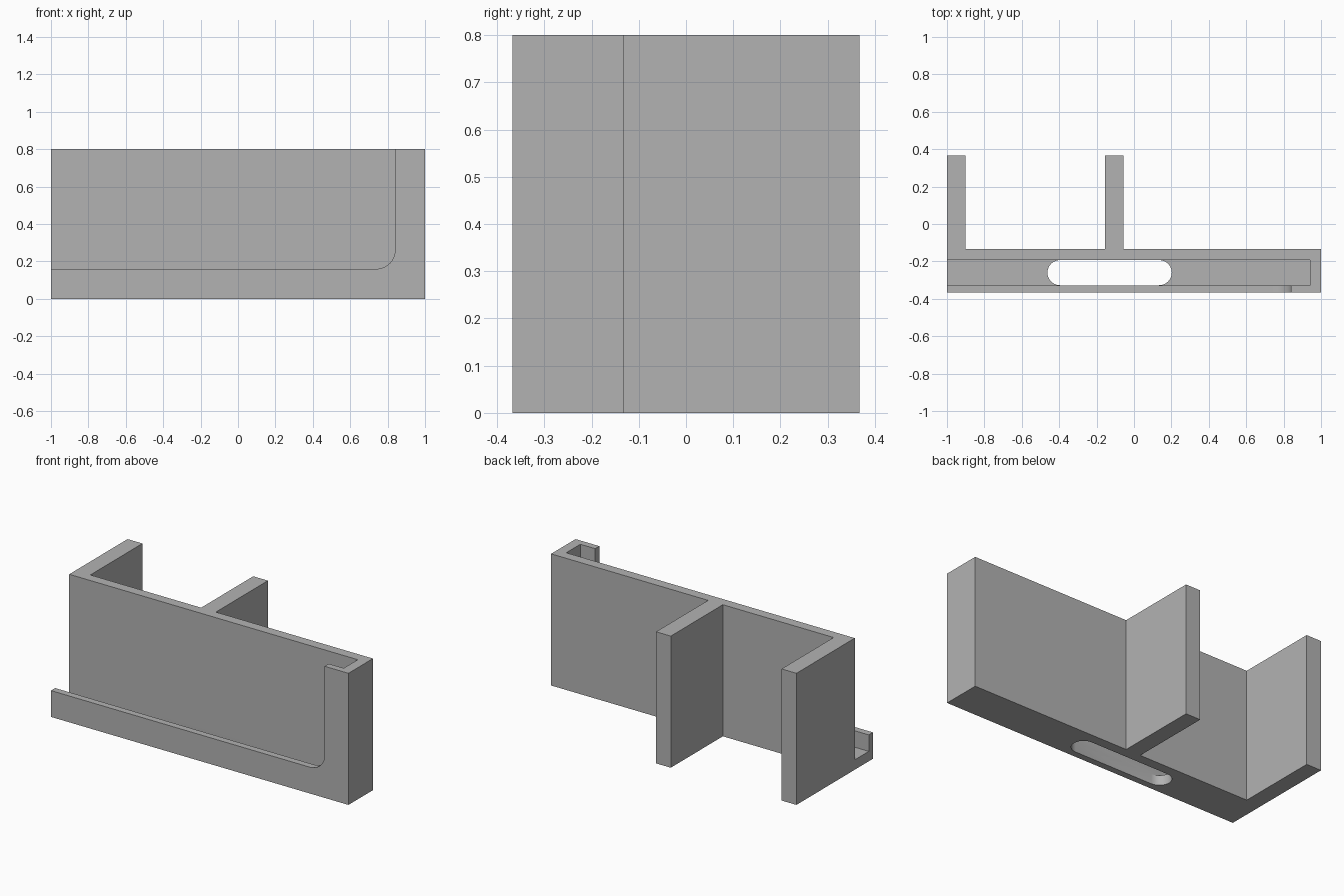
import bpy, bmesh, math
from mathutils import Vector

cube = bpy.data.objects.get("Cube")
if cube:
    bpy.data.objects.remove(cube, do_unlink=True)

grey = bpy.data.materials.new("plain_grey")
grey.use_nodes = True
colour = (0.45, 0.45, 0.45, 1)
grey.diffuse_color = colour
grey.node_tree.nodes["Principled BSDF"].inputs["Base Color"].default_value = colour

# Main levels, from front to back
FRONT, LIP_IN, WALL_IN, WALL_BACK, BACK = -0.3675, -0.3275, -0.1925, -0.1325, 0.3675
HEIGHT, FLOOR = 0.8, 0.06


def prism(name, points, offset):
    """Extrude a flat outline along the offset vector."""
    bm = bmesh.new()
    face = bm.faces.new([bm.verts.new(p) for p in points])
    grown = bmesh.ops.extrude_face_region(bm, geom=[face])
    moved = [v for v in grown["geom"] if isinstance(v, bmesh.types.BMVert)]
    bmesh.ops.translate(bm, verts=moved, vec=Vector(offset))
    bmesh.ops.recalc_face_normals(bm, faces=bm.faces)
    mesh = bpy.data.meshes.new(name)
    bm.to_mesh(mesh)
    bm.free()
    mesh.materials.append(grey)
    obj = bpy.data.objects.new(name, mesh)
    bpy.context.collection.objects.link(obj)
    return obj


def arc(cx, cy, r, start, end, steps=12):
    angles = [math.radians(start + (end - start) * i / steps) for i in range(steps + 1)]
    return [(cx + r * math.cos(a), cy + r * math.sin(a)) for a in angles]


# Solid body: long tray block with two ribs behind it
rib_a, rib_b, rib_end = -0.155, -0.056, -0.9
plan = [(-1, FRONT), (1, FRONT), (1, WALL_BACK), (rib_b, WALL_BACK), (rib_b, BACK),
        (rib_a, BACK), (rib_a, WALL_BACK), (rib_end, WALL_BACK), (rib_end, BACK), (-1, BACK)]
body = prism("tray_bracket", [(x, y, 0) for x, y in plan], (0, 0, HEIGHT))

# Rounded slot through the floor
r = (WALL_IN - LIP_IN) / 2
mid = (WALL_IN + LIP_IN) / 2
slot = arc(0.202 - r, mid, r, -90, 90) + arc(-0.463 + r, mid, r, 90, 270)
slot_cutter = prism("slot_cutter", [(x, y, -0.1) for x, y in slot], (0, 0, 0.2))

# Channel, open at the top and at the right end
channel = [(-1.1, LIP_IN), (0.94, LIP_IN), (0.94, WALL_IN), (-1.1, WALL_IN)]
channel_cutter = prism("channel_cutter", [(x, y, FLOOR) for x, y in channel], (0, 0, 1))

# Front opening with one rounded corner
opening = [(-1.1, 0.16)] + arc(0.74, 0.26, 0.1, -90, 0) + [(0.84, 1), (-1.1, 1)]
opening_cutter = prism("opening_cutter", [(x, -0.5, z) for x, z in opening], (0, 0.25, 0))

for cutter in (slot_cutter, channel_cutter, opening_cutter):
    mod = body.modifiers.new(cutter.name, "BOOLEAN")
    mod.operation = "DIFFERENCE"
    mod.solver = "EXACT"
    mod.object = cutter
    bpy.ops.object.select_all(action="DESELECT")
    body.select_set(True)
    bpy.context.view_layer.objects.active = body
    bpy.ops.object.modifier_apply(modifier=mod.name)
    bpy.data.objects.remove(cutter, do_unlink=True)

bpy.ops.object.shade_smooth_by_angle(angle=math.radians(30))
